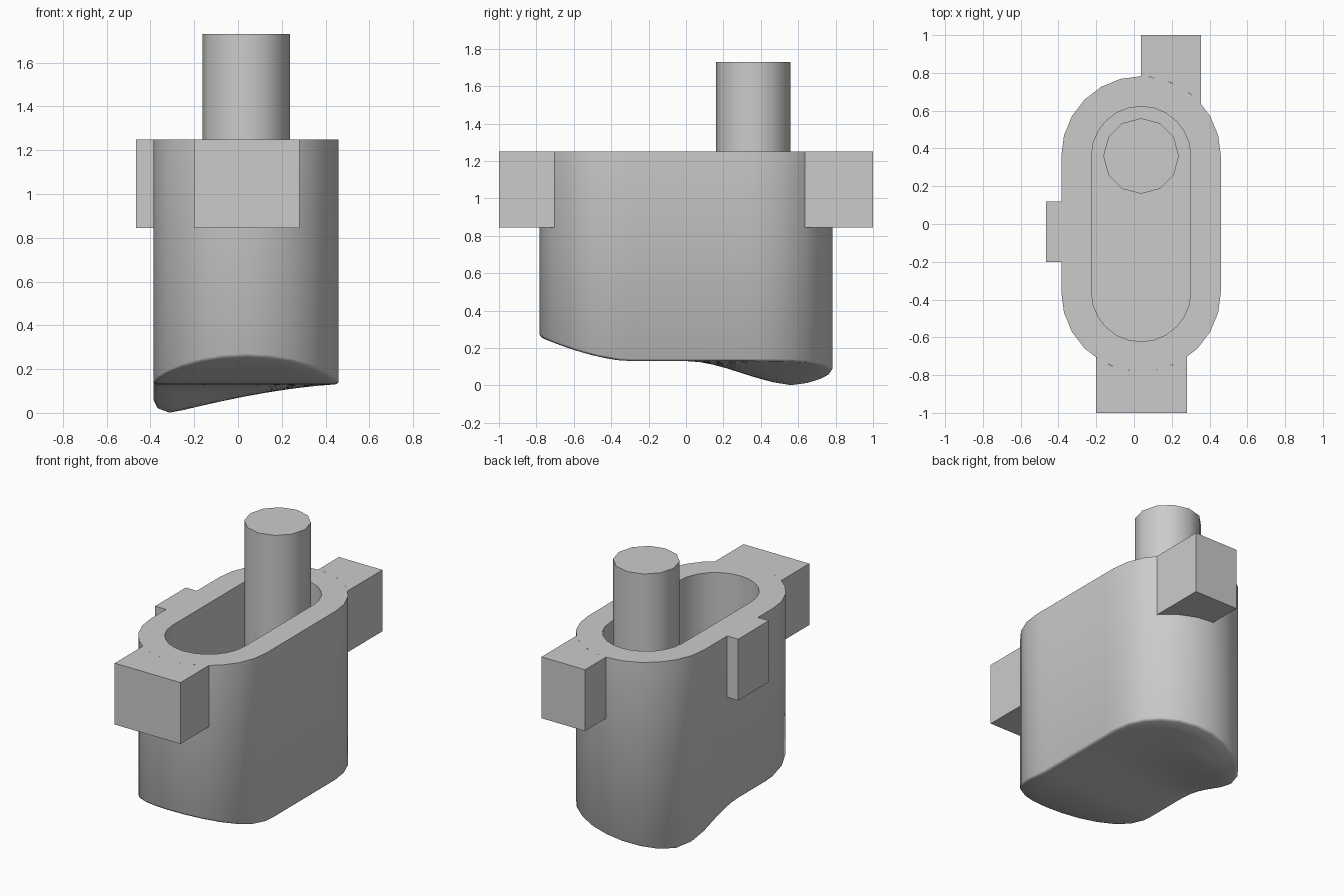
import bpy, bmesh
from math import sin, cos, pi, radians, sqrt

if "Cube" in bpy.data.objects:
    bpy.data.objects.remove(bpy.data.objects["Cube"])

CX, CY = 0.0375, 0.36        # capsule axis x, cap centre y
R_OUT, R_IN = 0.4225, 0.2625
TOP, TAB_Z, FLOOR = 1.25, 0.845, 0.38


def finish(name, bm, smooth=True):
    bmesh.ops.recalc_face_normals(bm, faces=bm.faces)
    mesh = bpy.data.meshes.new(name)
    bm.to_mesh(mesh)
    bm.free()
    ob = bpy.data.objects.new(name, mesh)
    bpy.context.collection.objects.link(ob)
    if smooth:
        bpy.ops.object.select_all(action='DESELECT')
        ob.select_set(True)
        bpy.context.view_layer.objects.active = ob
        bpy.ops.object.shade_smooth_by_angle(angle=radians(40))
    return ob


def capsule(r, caps=12, side=10):
    """Outline of a capsule, counter-clockwise, with subdivided straight sides."""
    half = [(r * cos(pi * i / caps), CY + r * sin(pi * i / caps)) for i in range(caps + 1)]
    half += [(-r, CY - 2 * CY * i / side) for i in range(1, side)]
    return [(CX + x, y) for x, y in half] + [(CX - x, -y) for x, y in half]


def underside(x, y):
    """Height of the sculpted bottom: raised front, dipping back-left corner."""
    rise = max(0, (-y - 0.3) / 0.485) ** 1.6
    g = min(1, max(0, y / 0.6))
    h = min(1, max(0, (0.46 - x) / 0.76)) ** 1.5
    return 0.13 + 0.13 * rise - 0.13 * g * g * (3 - 2 * g) * h


def prism(name, pts, z0, z1, smooth=False):
    bm = bmesh.new()
    lo = [bm.verts.new((x, y, z0)) for x, y in pts]
    hi = [bm.verts.new((x, y, z1)) for x, y in pts]
    bm.faces.new(lo)
    bm.faces.new(hi)
    for i in range(len(pts)):
        j = (i + 1) % len(pts)
        bm.faces.new((lo[i], lo[j], hi[j], hi[i]))
    return finish(name, bm, smooth)


def wall_arc(x0, x1, sign, n=6):
    """Points following the rounded end wall from x0 to x1."""
    xs = [x0 + (x1 - x0) * i / n for i in range(n + 1)]
    r = R_OUT - 0.002
    return [(x, sign * (CY + sqrt(r * r - (x - CX) ** 2))) for x in xs]


# Hollow body: rings from pocket floor, over the rim, down and across the bottom
bm = bmesh.new()
levels = [(R_IN, lambda x, y: FLOOR), (R_IN, lambda x, y: TOP), (R_OUT, lambda x, y: TOP),
          (R_OUT, lambda x, y: underside(x, y) + 0.012),
          (R_OUT - 0.006, lambda x, y: underside(x, y) + 0.004)]
levels += [(r, underside) for r in (R_OUT - 0.018, 0.32, 0.24, 0.16, 0.08, 0.0)]
rings = [[bm.verts.new((x, y, z(x, y))) for x, y in capsule(r)] for r, z in levels]
bm.faces.new(rings[0])
for a, b in zip(rings, rings[1:]):
    for i in range(len(a)):
        j = (i + 1) % len(a)
        bm.faces.new((a[i], a[j], b[j], b[i]))
bmesh.ops.remove_doubles(bm, verts=bm.verts, dist=0.0001)
finish("hollow_body", bm)

# Twelve-sided post standing in the pocket
prism("post", [(CX + 0.2 * cos(pi * i / 6), CY + 0.2 * sin(pi * i / 6)) for i in range(12)],
      FLOOR, 1.73, smooth=True)

# Tabs around the rim
prism("front_tab", [(-0.2, -1), (0.28, -1)] + wall_arc(0.28, -0.2, -1), TAB_Z, TOP)
prism("back_tab", [(0.355, 1), (0.037, 1)] + wall_arc(0.037, 0.355, 1), TAB_Z, TOP)
prism("left_tab", [(-0.465, 0.12), (-0.465, -0.2), (-0.385, -0.2), (-0.385, 0.12)], TAB_Z, TOP)
